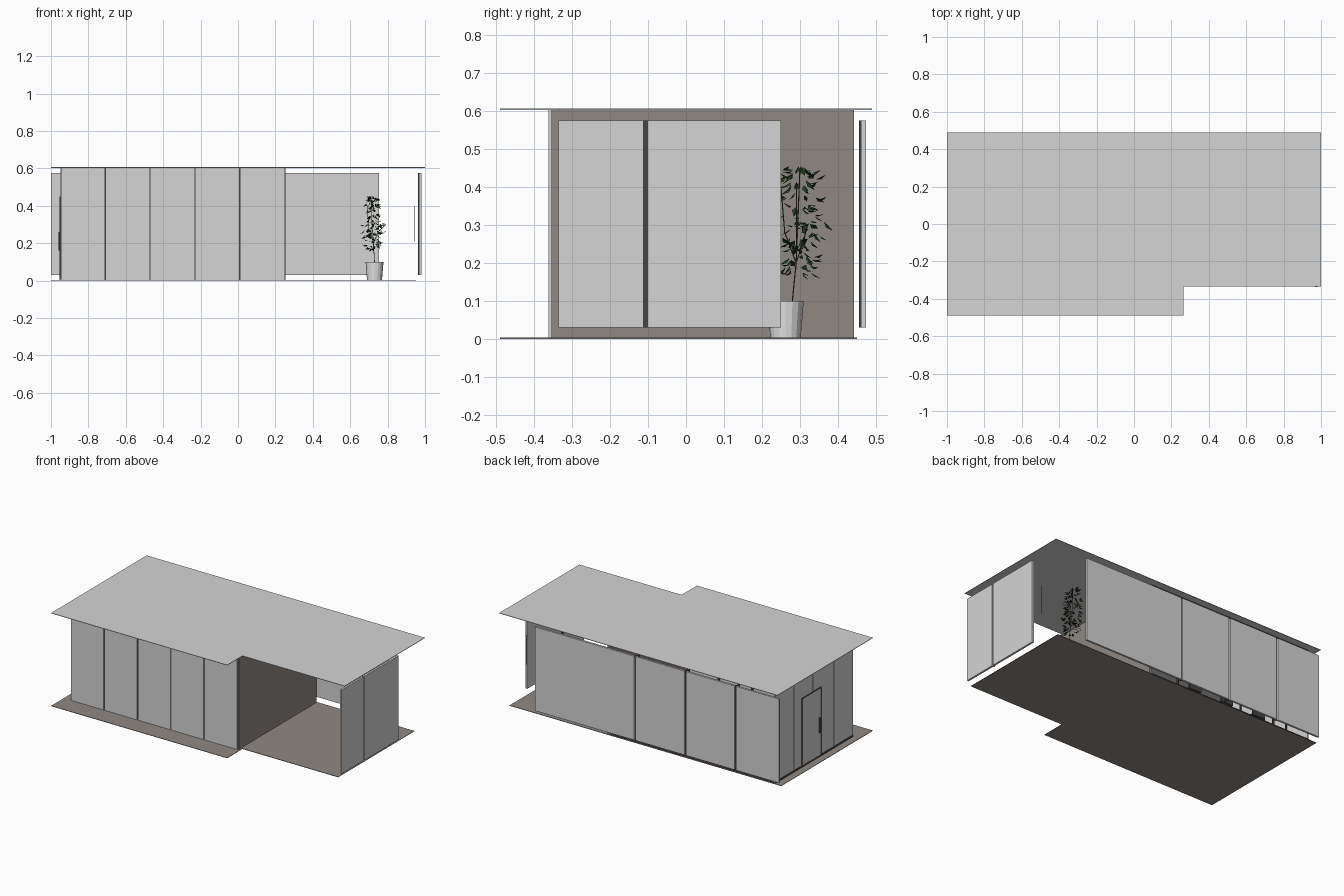
import bpy, bmesh, math, random
from mathutils import Vector, Matrix

cube = bpy.data.objects.get("Cube")
if cube:
    bpy.data.objects.remove(cube, do_unlink=True)
random.seed(4)


def material(name, colour):
    m = bpy.data.materials.new(name)
    m.use_nodes = True
    m.diffuse_color = (*colour, 1)
    m.node_tree.nodes["Principled BSDF"].inputs["Base Color"].default_value = (*colour, 1)
    return m


GREY = material("pale grey panel", (0.66, 0.66, 0.66))
BROWN = material("warm taupe", (0.28, 0.25, 0.23))
DARK = material("dark frame", (0.06, 0.06, 0.06))
WHITE = material("white", (0.78, 0.78, 0.78))
GREEN = material("leaf green", (0.018, 0.055, 0.012))
BARK = material("bark", (0.08, 0.05, 0.03))


def finish(name, bm, mat):
    bmesh.ops.recalc_face_normals(bm, faces=bm.faces)
    mesh = bpy.data.meshes.new(name)
    bm.to_mesh(mesh)
    bm.free()
    mesh.materials.append(mat)
    obj = bpy.data.objects.new(name, mesh)
    bpy.context.collection.objects.link(obj)
    return obj


def boxes(name, mat, spans):
    """One object made of boxes, each given as ((x0, x1), (y0, y1), (z0, z1))."""
    bm = bmesh.new()
    for span in spans:
        size = [b - a for a, b in span]
        mid = [(a + b) / 2 for a, b in span]
        bmesh.ops.create_cube(bm, size=1, matrix=Matrix.Translation(mid) @ Matrix.Diagonal((*size, 1)))
    return finish(name, bm, mat)


def slab(name, mat, right, back, z, thick):
    """Notched flat plate: the front bay is deeper than the open terrace."""
    bm = bmesh.new()
    outline = [(-1, -0.49), (0.265, -0.49), (0.265, -0.333), (right, -0.333), (right, back), (-1, back)]
    face = bm.faces.new([bm.verts.new((x, y, z)) for x, y in outline])
    top = bmesh.ops.extrude_face_region(bm, geom=[face])["geom"]
    bmesh.ops.translate(bm, vec=(0, 0, thick), verts=[v for v in top if isinstance(v, bmesh.types.BMVert)])
    return finish(name, bm, mat)


def runs(edges, gap):
    return [(a + gap / 2, b - gap / 2) for a, b in zip(edges, edges[1:])]


TOP = 0.603
FULL = (0.003, TOP)
SCREEN = (0.03, 0.575)

# Floor and roof plates
slab("floor", BROWN, 0.953, 0.45, 0, 0.003)
slab("roof", GREY, 1.0, 0.49, TOP, 0.003)

# Enclosed room: front panels, side panels and the taupe dividing wall
front_edges = [-0.95 + 0.24 * i for i in range(6)]
boxes("front_panels", GREY, [(r, (-0.362, -0.354), FULL) for r in runs(front_edges, 0.007)])
boxes("front_mullions", DARK, [((x - 0.006, x + 0.006), (-0.354, -0.346), FULL) for x in front_edges[1:-1]])
boxes("dividing_wall", BROWN, [((0.234, 0.254), (-0.354, 0.442), FULL)])

side_edges = [-0.354, -0.16, 0.055, 0.25, 0.442]
boxes("side_panels", GREY, [((-0.95, -0.942), r, FULL) for r in runs(side_edges, 0.004)])
boxes("side_mullions", DARK, [((-0.942, -0.936), (y - 0.004, y + 0.004), FULL) for y in side_edges[1:-1]])
boxes("side_sill", DARK, [((-0.954, -0.95), (-0.354, 0.442), (0.003, 0.012))])

# Side door: leaf, thin frame, long pull handle
boxes("door_leaf", GREY, [((-0.953, -0.95), (-0.025, 0.165), (0.012, 0.445))])
boxes("door_frame", DARK, [
    ((-0.955, -0.95), (-0.03, -0.025), (0.012, 0.45)),
    ((-0.955, -0.95), (0.165, 0.17), (0.012, 0.45)),
    ((-0.955, -0.95), (-0.03, 0.17), (0.445, 0.45))])
boxes("door_handle", DARK, [((-0.96, -0.953), (-0.01, -0.003), (0.16, 0.26))])

# Glazing frame along the back of the room
rails = [((-0.942, 0.234), (0.432, 0.442), z) for z in ((0.003, 0.012), (0.585, TOP))]
posts = [((x - 0.005, x + 0.005), (0.432, 0.442), FULL) for x in (-0.685, -0.325, 0.035)]
boxes("back_window_frame", DARK, rails + posts)

# Free-hanging outer screens at the back and the terrace side
back_edges = [-1.005, -0.685, -0.325, 0.035, 0.76]
boxes("back_screens", GREY, [(r, (0.461, 0.474), SCREEN) for r in runs(back_edges, 0.011)])
boxes("back_screen_joints", DARK, [((x - 0.007, x + 0.007), (0.456, 0.461), SCREEN) for x in back_edges[1:-1]])
terrace_edges = [-0.341, -0.107, 0.255]
boxes("terrace_screens", GREY, [((0.967, 0.98), r, SCREEN) for r in runs(terrace_edges, 0.01)])
boxes("terrace_screen_joint", DARK, [((0.962, 0.967), (-0.114, -0.1), SCREEN)])
boxes("terrace_rod", DARK, [((0.944, 0.947), (0.289, 0.292), (0.21, 0.4))])

# Row of desks and chairs inside the room
desk_x = [-0.65, -0.41, -0.17]
boxes("desk_tops", WHITE, [((x - 0.1, x + 0.1), (0.14, 0.25), (0.15, 0.158)) for x in desk_x])
boxes("desk_legs", DARK, [((x + s * 0.09 - 0.004, x + s * 0.09 + 0.004), (y, y + 0.008), (0.003, 0.15))
                          for x in desk_x for s in (-1, 1) for y in (0.145, 0.237)])
boxes("chair_seats", DARK, [((x - 0.045, x + 0.045), (0.27, 0.35), (0.09, 0.1)) for x in desk_x])
boxes("chair_backs", DARK, [((x - 0.045, x + 0.045), (0.342, 0.35), (0.1, 0.19)) for x in desk_x])
boxes("chair_stems", DARK, [((x - 0.006, x + 0.006), (0.304, 0.316), (0.003, 0.09)) for x in desk_x])

# Terrace plant: pot, soil, stem and leaves
bm = bmesh.new()
bmesh.ops.create_cone(bm, cap_ends=True, segments=16, radius1=0.04, radius2=0.048, depth=0.097,
                      matrix=Matrix.Translation((0.73, 0.262, 0.0515)))
finish("plant_pot", bm, WHITE)
bm = bmesh.new()
bmesh.ops.create_circle(bm, cap_ends=True, segments=16, radius=0.043,
                        matrix=Matrix.Translation((0.73, 0.262, 0.101)))
finish("soil", bm, BARK)

curve = bpy.data.curves.new("plant_stem", "CURVE")
curve.dimensions = "3D"
curve.bevel_depth = 0.0018
curve.bevel_resolution = 0
stems = [[(0.73, 0.28, 0.1), (0.724, 0.29, 0.2), (0.715, 0.295, 0.32), (0.715, 0.3, 0.45)],
         [(0.724, 0.29, 0.2), (0.75, 0.31, 0.26), (0.79, 0.32, 0.3)],
         [(0.724, 0.29, 0.2), (0.7, 0.26, 0.28), (0.69, 0.25, 0.4)]]
for path in stems:
    spline = curve.splines.new("POLY")
    spline.points.add(len(path) - 1)
    for p, co in zip(spline.points, path):
        p.co = (*co, 1)
curve.materials.append(BARK)
bpy.context.collection.objects.link(bpy.data.objects.new("plant_stem", curve))

bm = bmesh.new()
for i in range(125):
    angle = random.uniform(0, 2 * math.pi)
    height = random.uniform(0.17, 0.455)
    spread = 0.068 * math.sqrt(random.random()) * (1 - 0.4 * abs(height - 0.3) / 0.15)
    base = Vector((0.716 + 0.65 * spread * math.cos(angle), 0.298 + spread * math.sin(angle), height))
    if i % 14 == 0:
        base = Vector((random.uniform(0.76, 0.79), random.uniform(0.3, 0.33), random.uniform(0.26, 0.31)))
    along = Vector((math.cos(angle), math.sin(angle), random.uniform(-1.2, 0.6))).normalized()
    side = along.cross(Vector((random.uniform(-0.6, 0.6), random.uniform(-0.6, 0.6), 1))).normalized()
    droop = along.cross(side) * 0.003
    length = random.uniform(0.022, 0.036)
    root, mid, tip = (bm.verts.new(base + along * length * t) for t in (0, 0.5, 1))
    for s in (-1, 1):
        edge = bm.verts.new(base + along * length * 0.42 + side * s * length * 0.24 + droop)
        bm.faces.new((root, mid, edge) if s > 0 else (root, edge, mid))
        bm.faces.new((mid, tip, edge) if s > 0 else (mid, edge, tip))
finish("plant_leaves", bm, GREEN)
